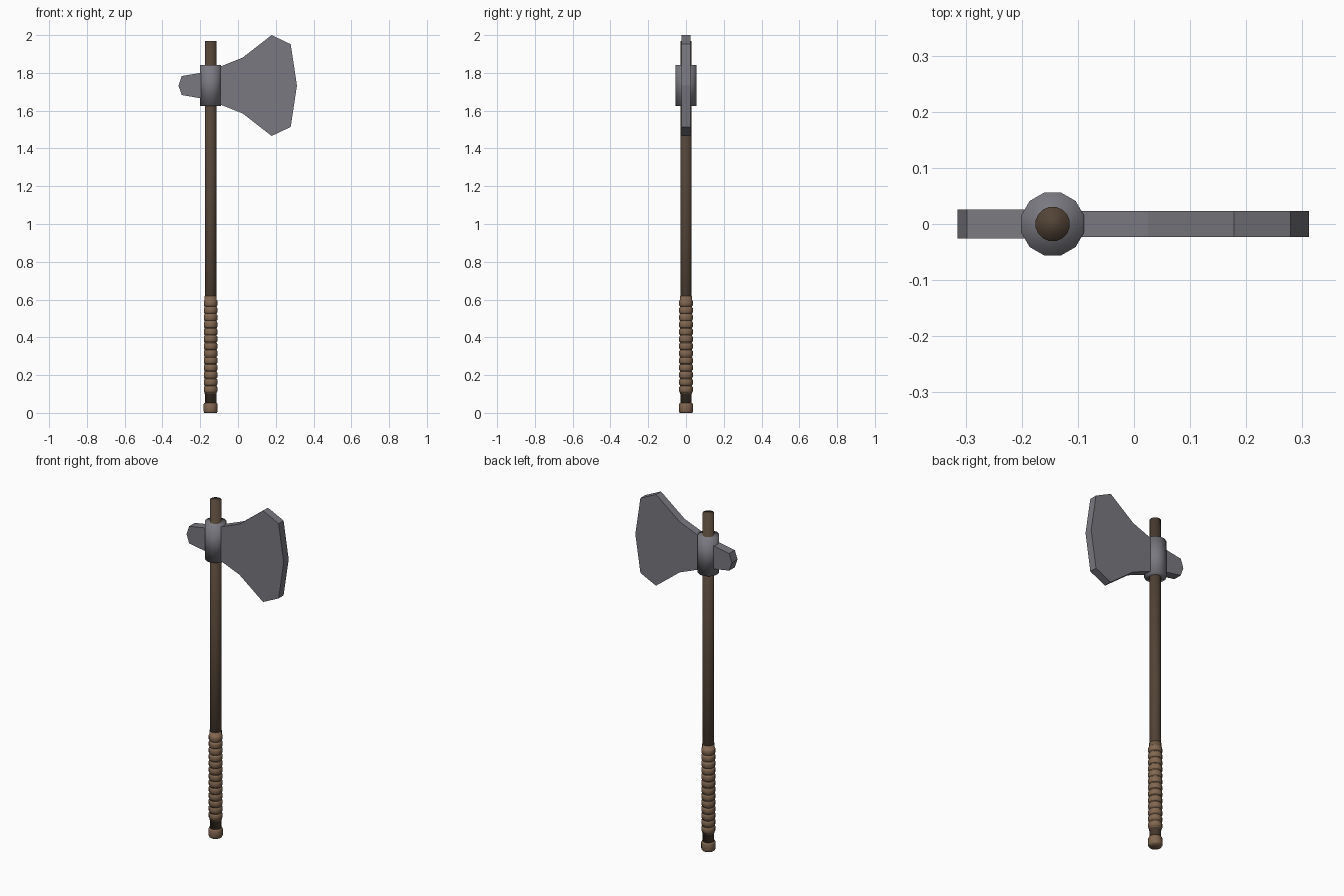
import bpy, bmesh, math

cube = bpy.data.objects.get("Cube")
if cube:
    bpy.data.objects.remove(cube, do_unlink=True)

AXIS_X = -0.145   # centre line of the shaft
MID_Z = 1.733     # mid height of the head


def material(name, rgb):
    m = bpy.data.materials.new(name)
    m.use_nodes = True
    m.diffuse_color = (*rgb, 1)
    m.node_tree.nodes["Principled BSDF"].inputs["Base Color"].default_value = (*rgb, 1)
    return m


steel = material("steel grey", (0.19, 0.19, 0.215))
wood = material("dark wood", (0.085, 0.056, 0.037))
leather = material("tan leather", (0.22, 0.135, 0.08))


def finish(bm, name, mat, smooth):
    bmesh.ops.recalc_face_normals(bm, faces=bm.faces)
    for f in bm.faces:
        f.smooth = smooth
    mesh = bpy.data.meshes.new(name)
    bm.to_mesh(mesh)
    bm.free()
    mesh.materials.append(mat)
    ob = bpy.data.objects.new(name, mesh)
    bpy.context.collection.objects.link(ob)
    return ob


def turned(name, profile, sides, mat):
    """Closed solid turned around the shaft axis from (radius, z) points."""
    bm = bmesh.new()
    rings = []
    for r, z in profile:
        angles = [(i + 0.5) * math.tau / sides for i in range(sides)]
        rings.append([bm.verts.new((AXIS_X + r * math.cos(a), r * math.sin(a), z))
                      for a in angles])
    for low, high in zip(rings, rings[1:]):
        for i in range(sides):
            j = (i + 1) % sides
            bm.faces.new((low[i], low[j], high[j], high[i]))
    bm.faces.new(rings[0])
    bm.faces.new(rings[-1])
    return finish(bm, name, mat, True)


def plate(name, upper, half_thickness):
    """Flat slab, mirrored about the head's mid height from its upper outline."""
    lower = [(x, -h) for x, h in reversed(upper) if h > 0]
    bm = bmesh.new()
    face = bm.faces.new([bm.verts.new((x, -half_thickness, MID_Z + h))
                         for x, h in upper + lower])
    out = bmesh.ops.extrude_face_region(bm, geom=[face])
    moved = [v for v in out["geom"] if isinstance(v, bmesh.types.BMVert)]
    bmesh.ops.translate(bm, verts=moved, vec=(0, 2 * half_thickness, 0))
    return finish(bm, name, steel, False)


# Shaft and butt cap
turned("shaft", [(0.031, 0.02), (0.031, 1.97)], 16, wood)
turned("butt_cap", [(0.034, 0), (0.038, 0.008), (0.038, 0.045), (0.034, 0.053)], 16, leather)

# Leather wrap with raised cords
turned("grip_wrap", [(0.033, 0.10), (0.033, 0.62)], 16, leather)
for n in range(13):
    z = 0.125 + n * 0.038
    turned(f"grip_cord_{n + 1}",
           [(0.033, z - 0.017), (0.037, z - 0.011), (0.037, z + 0.011), (0.033, z + 0.017)],
           16, leather)

# Head: socket, blade and poll
turned("socket", [(0.058, 1.625), (0.058, 1.842)], 12, steel)
plate("blade", [(-0.12, 0.092), (-0.09, 0.102), (0.025, 0.148), (0.178, 0.267),
                (0.279, 0.219), (0.312, 0)], 0.023)
plate("poll", [(-0.315, 0), (-0.298, 0.05), (-0.2, 0.067), (-0.16, 0.07)][::-1], 0.026)
